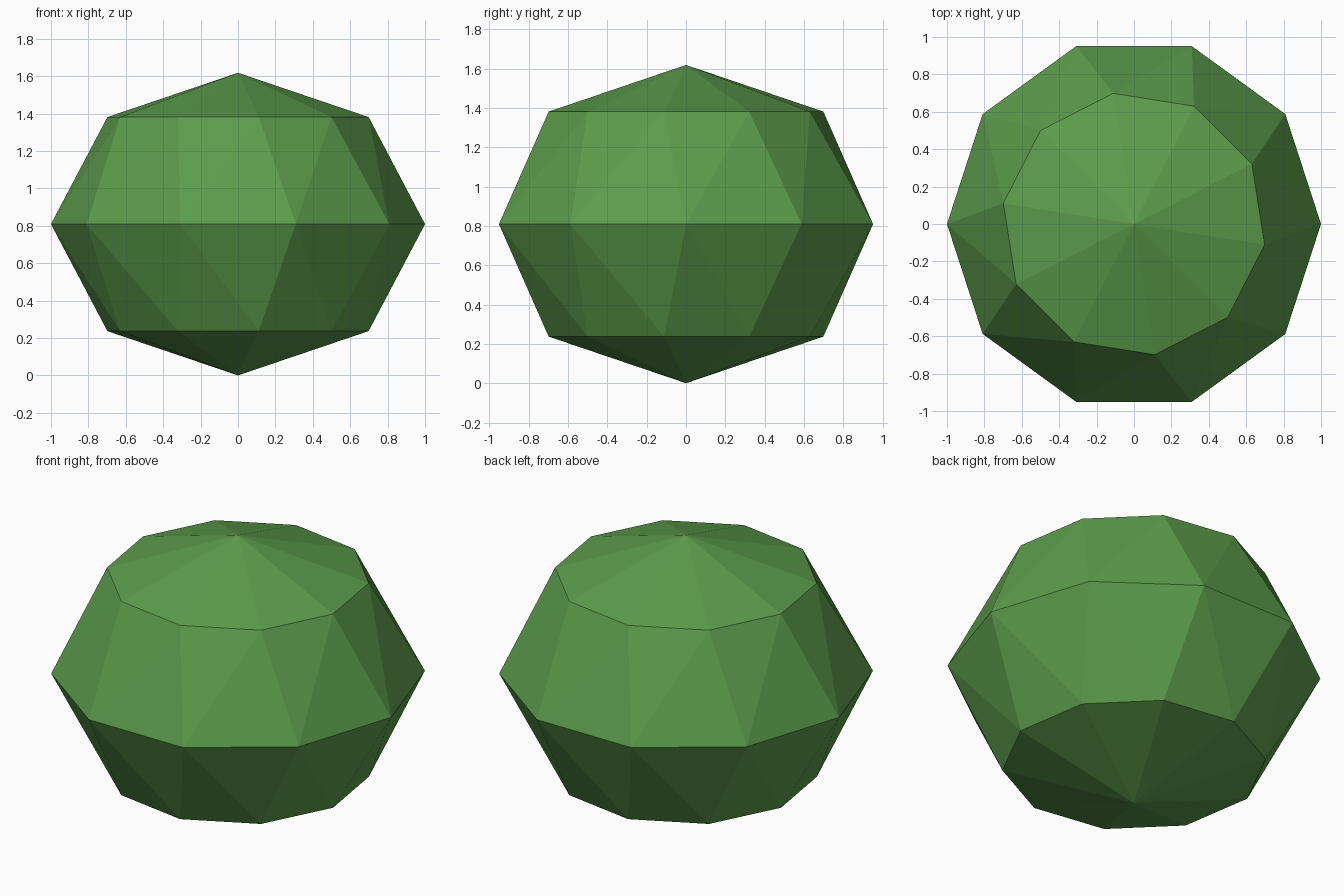
import bpy, bmesh
from math import radians, sin, cos

cube = bpy.data.objects.get("Cube")
if cube:
    bpy.data.objects.remove(cube, do_unlink=True)

SIDES = 10
HALF_HEIGHT = 0.809
TWIST = radians(-9)

# Leaf colour
leaf = bpy.data.materials.new("leaf_green")
leaf.use_nodes = True
colour = (0.108, 0.335, 0.072, 1)
leaf.diffuse_color = colour
bsdf = leaf.node_tree.nodes["Principled BSDF"]
bsdf.inputs["Base Color"].default_value = colour
bsdf.inputs["Roughness"].default_value = 0.9

bm = bmesh.new()


def ring(latitude, twist):
    """A level ring of vertices on the flattened ball."""
    lat = radians(latitude)
    z = HALF_HEIGHT * (1 + sin(lat))
    angles = [radians(360 / SIDES * i) + twist for i in range(SIDES)]
    return [bm.verts.new((cos(lat) * cos(a), cos(lat) * sin(a), z)) for a in angles]


# Wide middle ring, with a turned smaller ring and a point above and below
middle = ring(0, 0)
for side in (-1, 1):
    inner = ring(45 * side, TWIST)
    tip = bm.verts.new((0, 0, HALF_HEIGHT * (1 + side)))
    for i in range(SIDES):
        j = (i + 1) % SIDES
        bm.faces.new((middle[i], middle[j], inner[j]))
        bm.faces.new((middle[i], inner[j], inner[i]))
        bm.faces.new((inner[i], inner[j], tip))

bmesh.ops.recalc_face_normals(bm, faces=bm.faces)

# Flat shaded foliage
mesh = bpy.data.meshes.new("bush_foliage")
bm.to_mesh(mesh)
bm.free()
mesh.materials.append(leaf)
bush = bpy.data.objects.new("bush_foliage", mesh)
bpy.context.collection.objects.link(bush)
